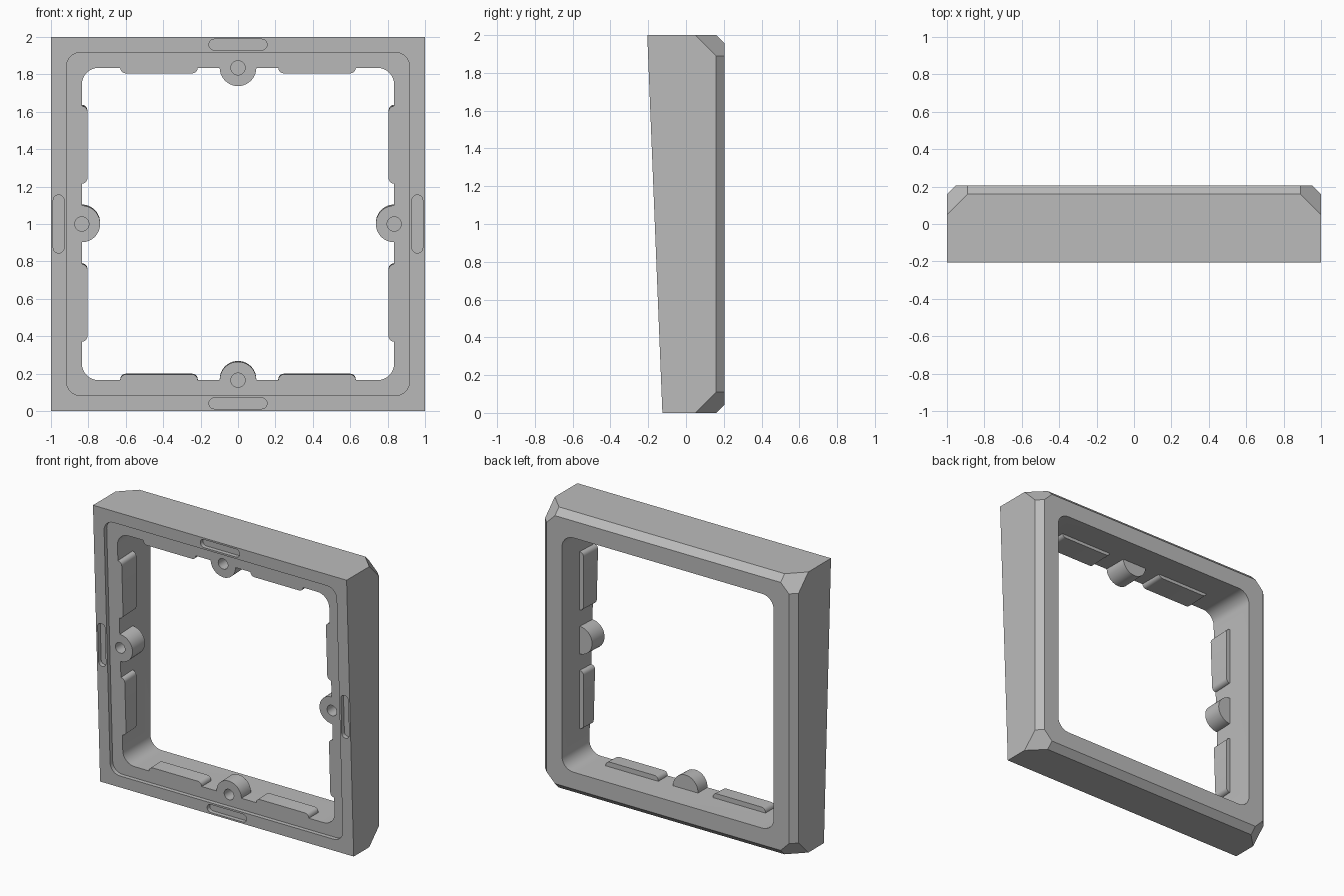
import bpy, bmesh, math
from mathutils import Vector

if "Cube" in bpy.data.objects:
    bpy.data.objects.remove(bpy.data.objects["Cube"])

SLOPE = 0.04          # the front face leans forward towards the top
BACK = 0.205

def front(z, depth=0.0):
    return -0.125 - SLOPE * z + depth

def make_object(name, bm):
    bmesh.ops.recalc_face_normals(bm, faces=bm.faces[:])
    me = bpy.data.meshes.new(name)
    bm.to_mesh(me)
    bm.free()
    ob = bpy.data.objects.new(name, me)
    bpy.context.collection.objects.link(ob)
    return ob

def rounded_rect(u0, u1, v0, v1, r, n=8):
    pts = []
    for cu, cv, a in ((u1 - r, v1 - r, 0), (u0 + r, v1 - r, 90),
                      (u0 + r, v0 + r, 180), (u1 - r, v0 + r, 270)):
        for i in range(n + 1):
            t = math.radians(a + 90 * i / n)
            pts.append((cu + r * math.cos(t), cv + r * math.sin(t)))
    return pts

def circle(cu, cv, r, n=40):
    return [(cu + r * math.cos(2 * math.pi * i / n), cv + r * math.sin(2 * math.pi * i / n))
            for i in range(n)]

def prism(name, pts, y0, y1, turns=0, skew=0.0):
    """Extrude an outline (centred on the frame) between two y rules."""
    bm = bmesh.new()
    rows = ([], [])
    for u, v in pts:
        for _ in range(turns):
            u, v = -v, u
        z = v + 1
        a, b = y0(z), y1(z)
        rows[0].append(bm.verts.new((u, a, z)))
        rows[1].append(bm.verts.new((u, b, z + skew * (b - a))))
    n = len(pts)
    bm.faces.new(rows[0])
    bm.faces.new(rows[1][::-1])
    for i in range(n):
        j = (i + 1) % n
        bm.faces.new((rows[0][i], rows[0][j], rows[1][j], rows[1][i]))
    return make_object(name, bm)

def boolean(target, tool, op):
    mod = target.modifiers.new("bool", 'BOOLEAN')
    mod.operation, mod.solver, mod.object = op, 'EXACT', tool
    bpy.context.view_layer.objects.active = target
    bpy.ops.object.modifier_apply(modifier=mod.name)
    bpy.data.objects.remove(tool, do_unlink=True)

# outer block with sloped front, bevelled back edges and clipped back corners
bm = bmesh.new()
bmesh.ops.create_cube(bm, size=2)
for v in bm.verts:
    v.co.z += 1
    v.co.y = BACK if v.co.y > 0 else front(v.co.z)
cuts = [((sx, 1, 0), 1.16) for sx in (-1, 1)] + [((0, 1, sz), 1.16) for sz in (-1, 1)]
cuts += [((sx, 1, sz), 2.05) for sx in (-1, 1) for sz in (-1, 1)]
for nrm, d in cuts:
    n = Vector(nrm)
    bmesh.ops.bisect_plane(bm, geom=bm.verts[:] + bm.edges[:] + bm.faces[:],
                           plane_co=Vector((0, 0, 1)) + n * d / n.length_squared,
                           plane_no=n, clear_outer=True)
    bmesh.ops.holes_fill(bm, edges=[e for e in bm.edges if e.is_boundary], sides=0)
frame = make_object("frame", bm)

# main opening
boolean(frame, prism("opening", rounded_rect(-.835, .835, -.835, .835, .09),
                     lambda z: -1, lambda z: 1), 'DIFFERENCE')

# screw bosses and pads on the four inner walls
inner = lambda z: front(z, 0.02)
mid = lambda z: 0.005
for k in range(4):
    boolean(frame, prism("boss", circle(0, .835, .098), inner, mid, k, SLOPE), 'UNION')
    for u0, u1 in ((-.63, -.215), (.215, .63)):
        boolean(frame, prism("pad", rounded_rect(u0, u1, .805, .89, .03, 5),
                             inner, mid, k, SLOPE), 'UNION')

# shallow step round the front of the opening
boolean(frame, prism("step", rounded_rect(-.917, .917, -.917, .917, .075),
                     lambda z: -1, lambda z: front(z, 0.03)), 'DIFFERENCE')

# screw holes and slots in the front
for k in range(4):
    boolean(frame, prism("hole", circle(0, .835, .038, 28), lambda z: front(z, -.1),
                         lambda z: front(z, .13), k), 'DIFFERENCE')
    boolean(frame, prism("slot", rounded_rect(-.155, .155, .93, .988, .028, 6),
                         lambda z: front(z, -.1), lambda z: front(z, .03), k), 'DIFFERENCE')

# colour and shading
mat = bpy.data.materials.new("grey")
mat.diffuse_color = (0.5, 0.5, 0.5, 1)
mat.use_nodes = True
mat.node_tree.nodes["Principled BSDF"].inputs["Base Color"].default_value = mat.diffuse_color
frame.data.materials.clear()
frame.data.materials.append(mat)
for p in frame.data.polygons:
    p.material_index = 0
bpy.ops.object.select_all(action='DESELECT')
frame.select_set(True)
bpy.context.view_layer.objects.active = frame
bpy.ops.object.shade_smooth_by_angle(angle=math.radians(25))
